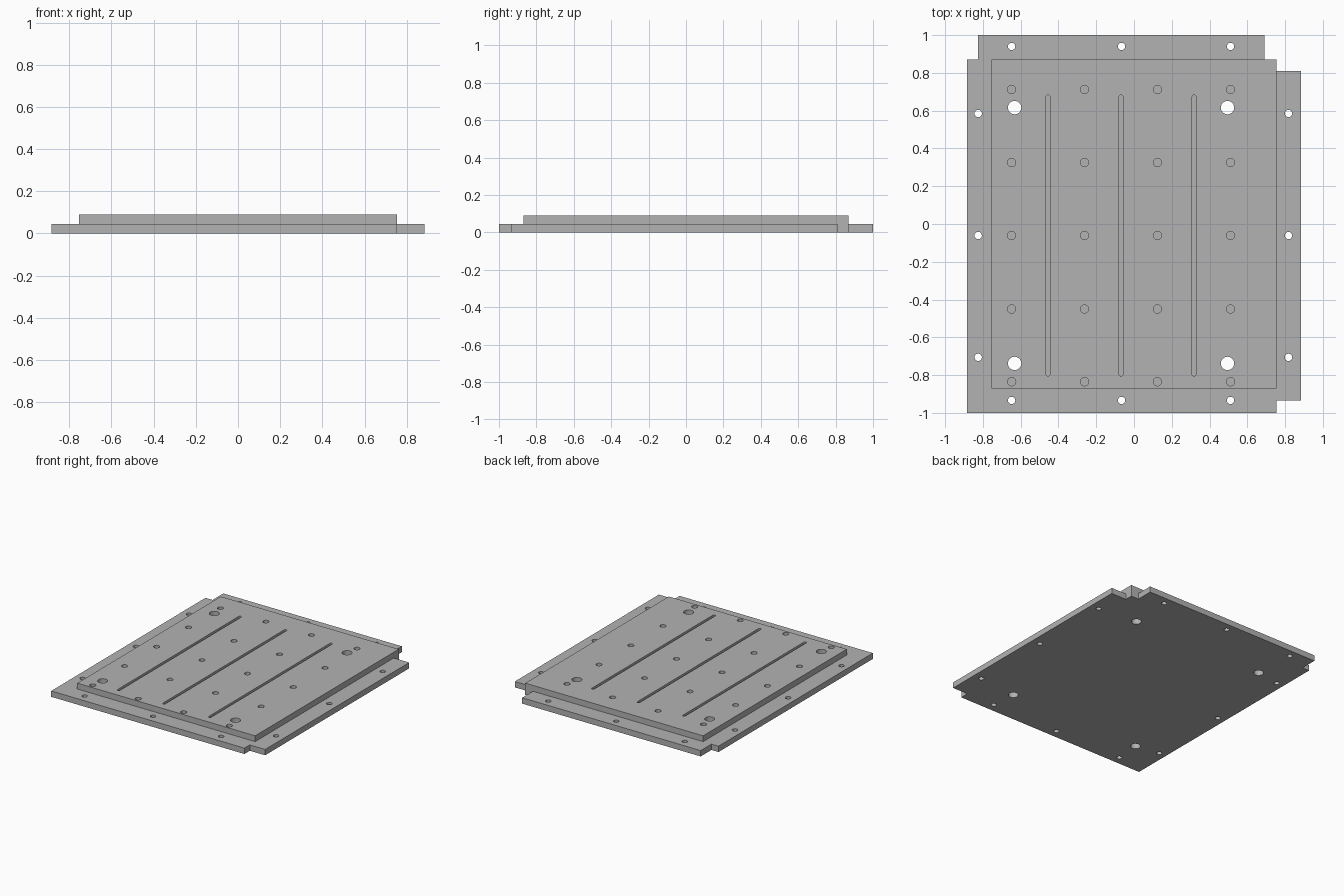
import bpy, bmesh
from math import pi, cos, sin

cube = bpy.data.objects.get("Cube")
if cube:
    bpy.data.objects.remove(cube, do_unlink=True)

metal = bpy.data.materials.new("plain grey metal")
grey = (0.45, 0.45, 0.45, 1)
metal.use_nodes = True
metal.diffuse_color = grey
metal.node_tree.nodes["Principled BSDF"].inputs["Base Color"].default_value = grey

THICK = 0.045


def slot(x, y0, y1, r, n=12):
    """Closed outline with rounded ends; a circle when y0 equals y1."""
    top = [(x + r * cos(pi * i / n), y1 + r * sin(pi * i / n)) for i in range(n + (y1 > y0))]
    return top + [(x - r * cos(pi * i / n), y0 - r * sin(pi * i / n)) for i in range(n + (y1 > y0))]


def circles(xs, ys, r):
    return [slot(x, y, y, r) for x in xs for y in ys]


def plate(name, outline, holes, z):
    """Flat plate with openings, filled from 2D outlines."""
    curve = bpy.data.curves.new(name, "CURVE")
    curve.dimensions = "2D"
    curve.fill_mode = "BOTH"
    curve.extrude = THICK / 2
    for loop in [outline] + holes:
        spline = curve.splines.new("POLY")
        spline.points.add(len(loop) - 1)
        for point, (x, y) in zip(spline.points, loop):
            point.co = (x, y, 0, 1)
        spline.use_cyclic_u = True
    helper = bpy.data.objects.new(name + "_outline", curve)
    bpy.context.collection.objects.link(helper)
    bpy.context.view_layer.update()
    mesh = bpy.data.meshes.new_from_object(helper.evaluated_get(bpy.context.evaluated_depsgraph_get()))
    bpy.data.objects.remove(helper, do_unlink=True)

    bm = bmesh.new()
    bm.from_mesh(mesh)
    bmesh.ops.remove_doubles(bm, verts=bm.verts, dist=0.0001)
    bmesh.ops.translate(bm, verts=bm.verts, vec=(0, 0, z + THICK / 2))
    bmesh.ops.recalc_face_normals(bm, faces=bm.faces)
    for face in bm.faces:
        face.smooth = False
        face.material_index = 0
    bm.to_mesh(mesh)
    bm.free()
    mesh.materials.clear()
    mesh.materials.append(metal)
    obj = bpy.data.objects.new(name, mesh)
    bpy.context.collection.objects.link(obj)
    return obj


# Large holes pass through both plates
large = circles((-0.632, 0.495), (0.616, -0.738), 0.0355)

# Base plate with notched corners and flange screw holes
base_outline = [(-0.885, -1), (0.755, -1), (0.755, -0.935), (0.885, -0.935),
                (0.885, 0.81), (0.755, 0.81), (0.755, 0.87), (0.69, 0.87),
                (0.69, 1), (-0.825, 1), (-0.825, 0.87), (-0.885, 0.87)]
flange = circles((-0.648, -0.066, 0.511), (0.94, -0.934), 0.0195)
flange += circles((-0.825, 0.818), (0.585, -0.061, -0.706), 0.0195)
plate("base_plate", base_outline, large + flange, 0)

# Raised plate with a grid of blind holes and three long slots
X, Y = 0.755, 0.87
blind = circles((-0.648, -0.262, 0.124, 0.511), (0.712, 0.325, -0.061, -0.45, -0.835), 0.022)
slots = [slot(x, -0.795, 0.673, 0.0105, 6) for x in (-0.455, -0.069, 0.318)]
plate("raised_plate", [(-X, -Y), (X, -Y), (X, Y), (-X, Y)], large + blind + slots, THICK)
